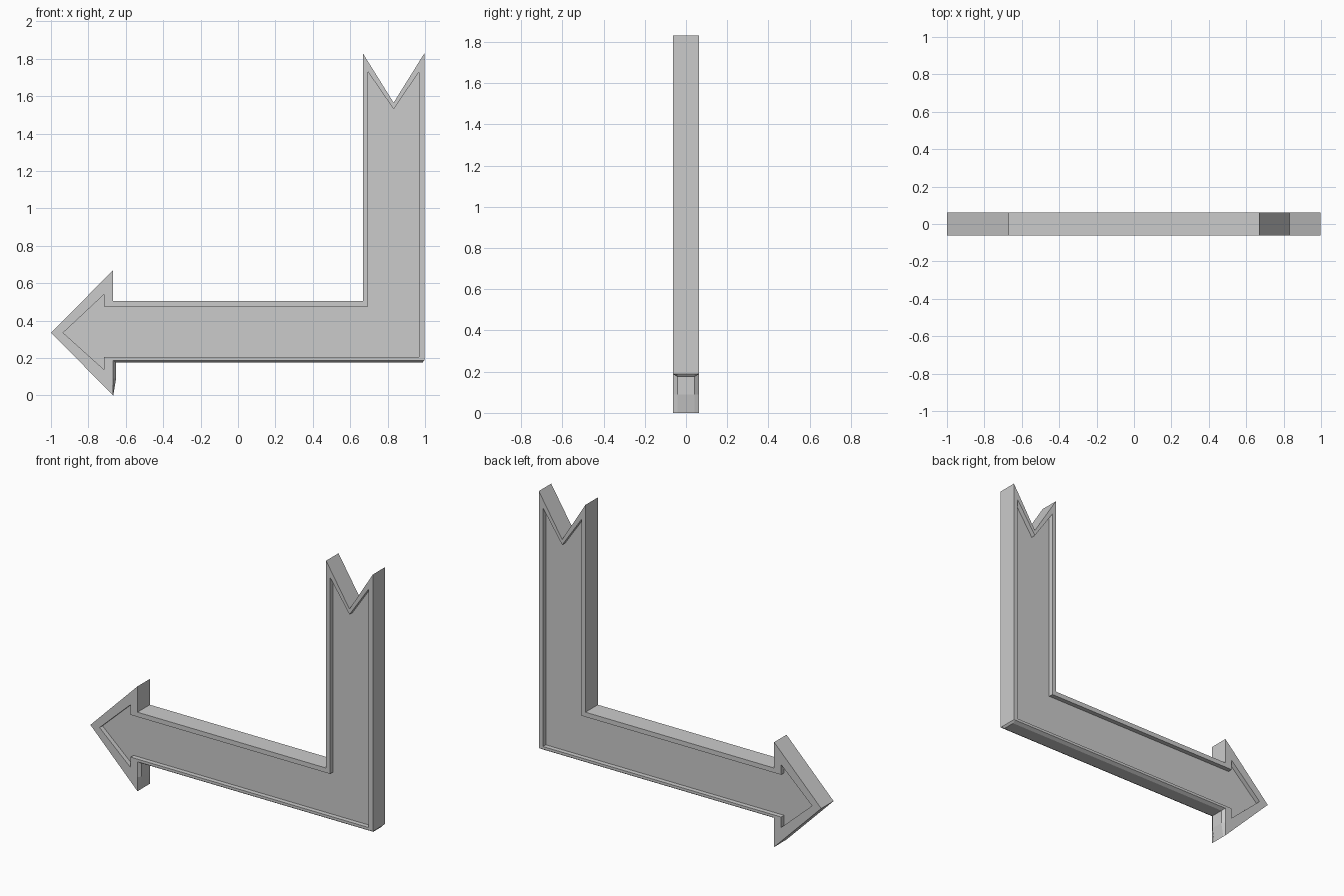
import bpy, bmesh

if "Cube" in bpy.data.objects:
    bpy.data.objects.remove(bpy.data.objects["Cube"])

# Outer outline at the front/back faces (x, z)
face = [(-1, .335), (-.667, .67), (-.667, .505), (.667, .505), (.667, 1.83),
        (.832, 1.565), (.997, 1.83), (.997, .188), (.986, .188),
        (-.667, .188), (-.667, .09), (-.667, 0)]

# Mid-depth outline: same, but bulging along the bottom edge and lower barb
mid = face[:8] + [(.986, .175), (-.652, .175), (-.652, .09), (-.667, 0)]

# Recessed panel outline
panel = [(-.935, .335), (-.716, .54), (-.716, .475), (.695, .475), (.695, 1.73),
         (.832, 1.53), (.968, 1.73), (.968, .205), (.95, .205),
         (-.716, .205), (-.716, .17), (-.716, .138)]

H, M, R = .0625, .042, .033   # face depth, chamfer depth, recess floor
layers = [(panel, -R), (panel, -H), (face, -H), (mid, -M),
          (mid, M), (face, H), (panel, H), (panel, R)]

# Bridge the stacked outlines and cap the two recess floors
bm = bmesh.new()
loops = [[bm.verts.new((x, y, z)) for x, z in pts] for pts, y in layers]
for a, b in zip(loops, loops[1:]):
    for i in range(len(a)):
        j = (i + 1) % len(a)
        bm.faces.new((a[i], a[j], b[j], b[i]))
caps = [bm.faces.new(loops[0]), bm.faces.new(loops[-1])]
bmesh.ops.triangulate(bm, faces=caps)
bmesh.ops.remove_doubles(bm, verts=bm.verts, dist=1e-5)
bmesh.ops.dissolve_degenerate(bm, edges=bm.edges, dist=1e-5)
bmesh.ops.recalc_face_normals(bm, faces=bm.faces)

mesh = bpy.data.meshes.new("bent_arrow_sign")
bm.to_mesh(mesh)
bm.free()
bpy.context.collection.objects.link(bpy.data.objects.new("bent_arrow_sign", mesh))
